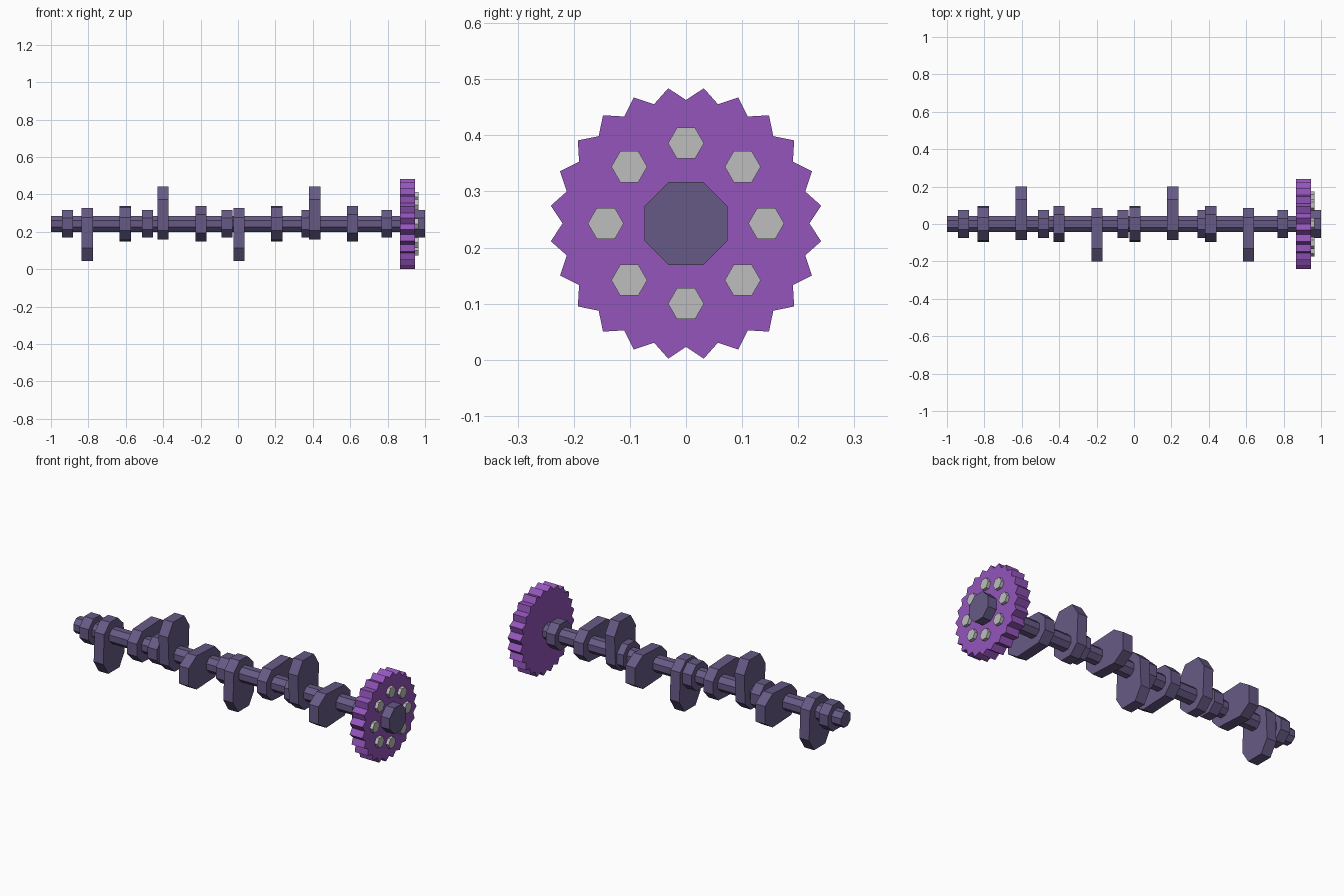
import bpy
from math import cos, sin, pi, radians

if "Cube" in bpy.data.objects:
    bpy.data.objects.remove(bpy.data.objects["Cube"], do_unlink=True)

AXIS = 0.243


def material(name, rgb):
    m = bpy.data.materials.new(name)
    m.use_nodes = True
    m.diffuse_color = (*rgb, 1)
    m.node_tree.nodes["Principled BSDF"].inputs["Base Color"].default_value = (*rgb, 1)
    return m


STEEL = material("dusky violet steel", (0.133, 0.102, 0.235))
PURPLE = material("purple", (0.296, 0.091, 0.497))
GREY = material("light grey", (0.51, 0.51, 0.51))


def ring(radius, sides, start=0.0):
    return [(radius * cos(start + 2 * pi * i / sides),
             radius * sin(start + 2 * pi * i / sides)) for i in range(sides)]


def prism(name, profile, x0, x1, mat, y=0.0, z=0.0):
    """Extrude a (y, z) profile along the shaft axis."""
    n = len(profile)
    verts = [(x, y + p, AXIS + z + q) for x in (x0, x1) for p, q in profile]
    faces = [[i, (i + 1) % n, n + (i + 1) % n, n + i] for i in range(n)]
    faces += [list(range(n))[::-1], list(range(n, 2 * n))]
    mesh = bpy.data.meshes.new(name)
    mesh.from_pydata(verts, [], faces)
    mesh.materials.append(mat)
    ob = bpy.data.objects.new(name, mesh)
    bpy.context.collection.objects.link(ob)
    return ob


# Shaft, bearing journals and end hub
prism("shaft", ring(0.046, 8, pi / 8), -1, 0.9, STEEL)
for i in range(5):
    x = -0.911 + 0.4265 * i
    prism(f"journal_{i + 1}", ring(0.08, 8, pi / 8), x - 0.029, x + 0.029, STEEL)
prism("end_hub", ring(0.08, 8, pi / 8), 0.93, 1, STEEL)

# Lobes: (toward nose, sideways), each a quarter turn from the last
half = [(0.2, 0.05), (0.13, 0.095), (-0.035, 0.087), (-0.085, 0.035)]
lobe = half + [(u, -v) for u, v in reversed(half)]
for i, angle in enumerate([270, 0, 90, 180] * 2):
    a = radians(angle)
    x = -0.806 + 0.2027 * i
    profile = [(u * cos(a) - v * sin(a), u * sin(a) + v * cos(a)) for u, v in lobe]
    prism(f"lobe_{i + 1}", profile, x - 0.03, x + 0.03, STEEL)

# Toothed wheel
teeth = 24
wheel = []
for tip, root in zip(ring(0.243, teeth, pi / teeth), ring(0.22, teeth, 2 * pi / teeth)):
    wheel += [tip, root]
prism("gear_wheel", wheel, 0.867, 0.947, PURPLE)

# Hexagonal bolts
for i, (y, z) in enumerate(ring(0.143, 8)):
    prism(f"bolt_{i + 1}", ring(0.032, 6), 0.94, 0.965, GREY, y, z)
